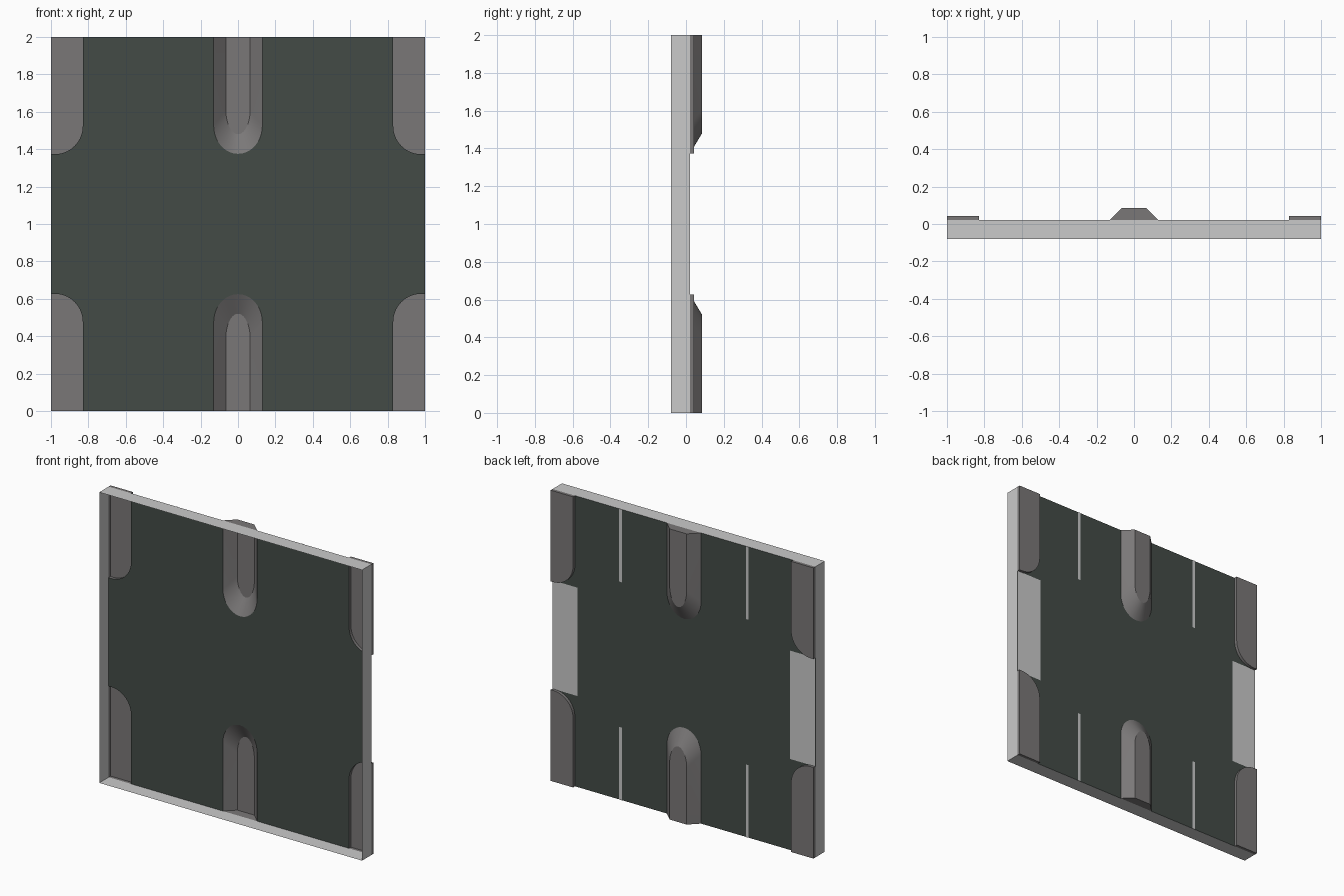
import bpy, bmesh, math

if "Cube" in bpy.data.objects:
    bpy.data.objects.remove(bpy.data.objects["Cube"])

# Every part is one quarter of the panel, mirrored about x = 0 and z = 1
FRONT, PLATE = -0.08, 0.022


def material(name, col):
    m = bpy.data.materials.new(name)
    m.diffuse_color = (*col, 1)
    m.use_nodes = True
    m.node_tree.nodes["Principled BSDF"].inputs["Base Color"].default_value = m.diffuse_color
    return m


DARK = material("dark green grey", (0.056, 0.071, 0.062))
GREY = material("mid grey", (0.195, 0.187, 0.187))
LIGHT = material("light grey", (0.59, 0.59, 0.59))


def part(name, faces, mat, smooth=False):
    bm = bmesh.new()
    for f in faces:
        bm.faces.new([bm.verts.new(p) for p in f])
    bmesh.ops.remove_doubles(bm, verts=bm.verts, dist=0.0001)
    mesh = bpy.data.meshes.new(name)
    bm.to_mesh(mesh)
    bm.free()
    mesh.materials.append(mat)
    ob = bpy.data.objects.new(name, mesh)
    bpy.context.collection.objects.link(ob)
    ob.location.z = 1
    mod = ob.modifiers.new("mirror", 'MIRROR')
    mod.use_axis = (True, False, True)
    mod.merge_threshold = 0.0005
    if smooth:
        bpy.ops.object.select_all(action='DESELECT')
        ob.select_set(True)
        bpy.context.view_layer.objects.active = ob
        bpy.ops.object.shade_smooth_by_angle(angle=math.radians(30))
    return ob


def arch(cx, rx, top, rz, n=10):
    """Straight side from the bottom edge, then a quarter ellipse up to (cx, top)."""
    pts = [(cx + rx, -1)]
    for i in range(n + 1):
        a = math.pi / 2 * i / n
        pts.append((cx + rx * math.cos(a), top - rz + rz * math.sin(a)))
    return pts


def at(pts, y):
    return [(x, y, z) for x, z in pts]


def skin(a, b):
    return [(a[i], a[i + 1], b[i + 1], b[i]) for i in range(len(a) - 1)]


rib_base = arch(0, 0.13, -0.375, 0.15)
rib_top = arch(0, 0.065, -0.48, 0.13)
pad = arch(0.98, -0.15, -0.373, 0.15) + [(1, -0.373)]

# Dark sheet with openings for the ribs and corner pads
outline = pad + [(1, 0), (0, 0)] + rib_base[::-1]
part("panel_sheet", [at(outline, PLATE)], DARK)

# Thin surrounding frame
part("frame", [
    [(1, FRONT, -1), (1, FRONT, 0), (1, PLATE, 0), (1, PLATE, -1)],
    [(0, FRONT, -1), (1, FRONT, -1), (1, PLATE, -1), (0, PLATE, -1)],
], LIGHT)

# Tapered centre ribs, hollow from the front
base, top = at(rib_base, PLATE), at(rib_top, 0.085)
part("centre_ribs", skin(base, top) + [
    top + [(0, 0.085, -1)],
    [(0, PLATE, -1), base[0], top[0], (0, 0.085, -1)],
], GREY, True)

# Shallow corner pads
PAD = 0.043
base, top = at(pad, PLATE), at(pad, PAD)
part("corner_pads", skin(base, top) + [
    top + [(1, PAD, -1)],
    [base[0], (1, PLATE, -1), (1, PAD, -1), top[0]],
    [(1, PLATE, -1), base[-1], top[-1], (1, PAD, -1)],
], GREY, True)


def back_strip(name, x0, x1, z0, z1):
    y = PLATE + 0.002
    part(name, [[(x0, y, z0), (x0, y, z1), (x1, y, z1), (x1, y, z0)]], LIGHT)


# Light details on the back
back_strip("back_side_plates", 0.81, 1.0, -0.373, 0)
back_strip("back_slits", 0.472, 0.492, -1, -0.5)
